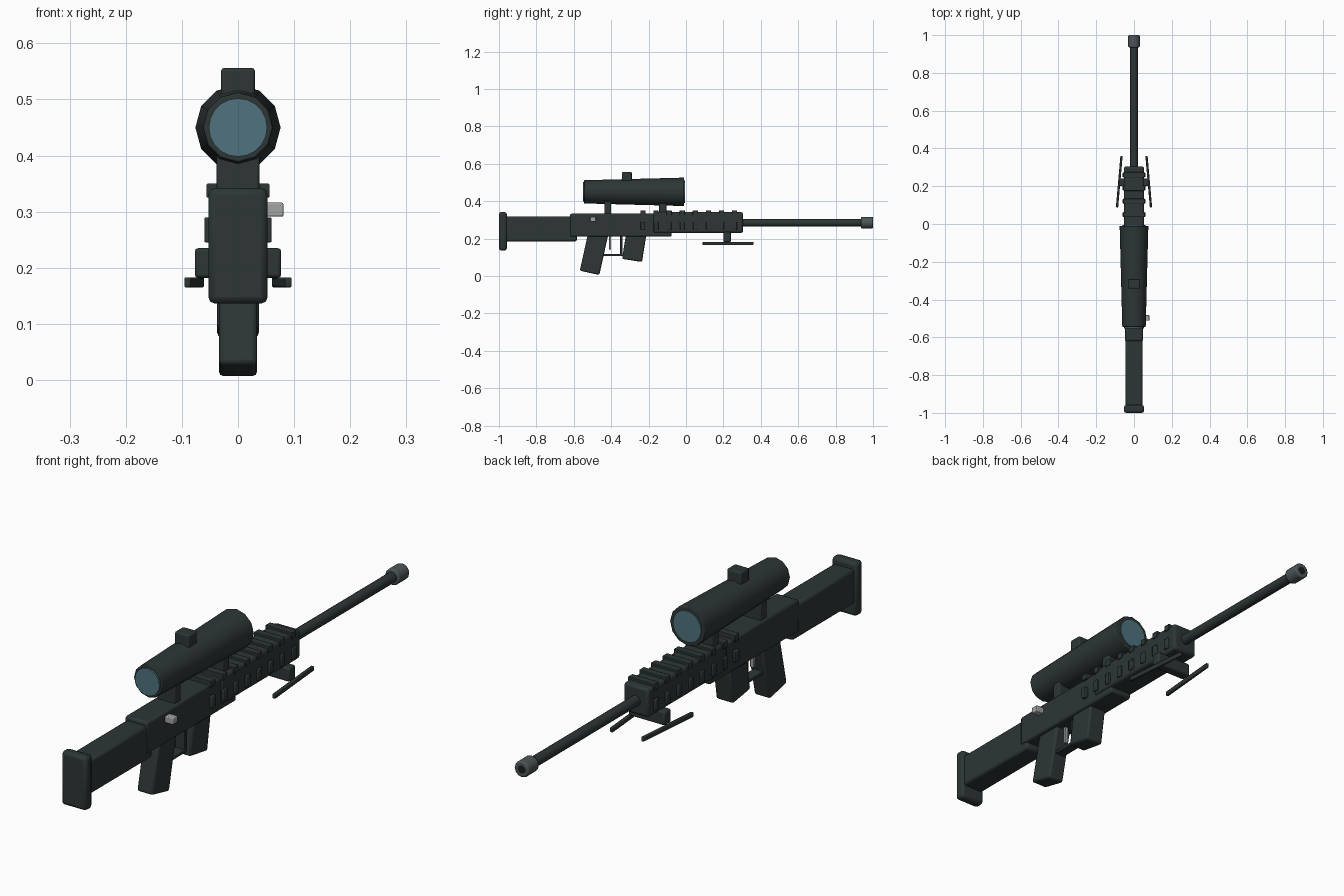
import bpy, math
from mathutils import Vector

old = bpy.data.objects.get("Cube")
if old:
    bpy.data.objects.remove(old, do_unlink=True)


def material(name, r, g, b):
    m = bpy.data.materials.new(name)
    m.use_nodes = True
    m.diffuse_color = (r, g, b, 1)
    bsdf = m.node_tree.nodes["Principled BSDF"]
    bsdf.inputs["Base Color"].default_value = (r, g, b, 1)
    bsdf.inputs["Roughness"].default_value = 0.7
    return m


BODY = material("dark green grey", 0.026, 0.037, 0.036)
STEEL = material("blue grey steel", 0.075, 0.092, 0.098)
BRIGHT = material("pale steel", 0.36, 0.37, 0.37)
GLASS = material("teal glass", 0.08, 0.17, 0.21)
BORE = material("bore black", 0.012, 0.014, 0.014)


def finish(ob, name, mat, bevel):
    ob.name = name
    ob.data.materials.append(mat)
    if bevel:
        mod = ob.modifiers.new("Rounded edges", "BEVEL")
        mod.width = bevel
        mod.segments = 2
        mod.limit_method = "ANGLE"
        mod.angle_limit = math.radians(40)
    bpy.ops.object.shade_smooth_by_angle(angle=math.radians(35))
    return ob


def box(name, x, y, z, mat=BODY, bevel=0.004, tilt=0, turn=0):
    """Box from (low, high) ranges on each axis, turned about its centre."""
    centre = [(lo + hi) / 2 for lo, hi in (x, y, z)]
    bpy.ops.mesh.primitive_cube_add(size=1, location=centre)
    ob = bpy.context.object
    ob.scale = [hi - lo for lo, hi in (x, y, z)]
    bpy.ops.object.transform_apply(location=False, rotation=False, scale=True)
    ob.rotation_euler = (math.radians(tilt), 0, math.radians(turn))
    return finish(ob, name, mat, bevel)


def mid(half):
    return (-half, half)


def tube(name, y, z, r_back, r_front, mat=BODY, sides=12, bevel=0.0):
    """Cylinder or cone running along y, with a vertex on the x axis."""
    bpy.ops.mesh.primitive_cone_add(vertices=sides, radius1=r_front, radius2=r_back,
                                    depth=y[1] - y[0],
                                    location=(0, (y[0] + y[1]) / 2, z),
                                    rotation=(math.pi / 2, 0, 0))
    ob = bpy.context.object
    if sides == 12:
        ob.rotation_euler = (math.pi / 2, 0, 0)
    return finish(ob, name, mat, bevel)


# Stock and receiver
box("butt_pad", mid(0.053), (-1.0, -0.958), (0.136, 0.342), bevel=0.012)
box("stock", mid(0.045), (-0.965, -0.583), (0.185, 0.318), bevel=0.01)
box("receiver", mid(0.048), (-0.62, -0.077), (0.21, 0.333), bevel=0.008)
box("handguard", mid(0.053), (-0.176, 0.305), (0.23, 0.341), bevel=0.01)

# Top rail rungs and side vents at a regular pitch
for i in range(8):
    y = -0.23 + 0.07 * i
    box(f"rail_rung_{i + 1}", mid(0.056), (y - 0.014, y + 0.014), (0.325, 0.35), bevel=0.002)
    for side, label in ((1, "left"), (-1, "right")):
        x = sorted((side * 0.04, side * 0.06))
        box(f"{label}_vent_{i + 1}", x, (y - 0.012, y + 0.012), (0.245, 0.29), bevel=0.003)

# Barrel and muzzle
tube("barrel", (0.29, 0.95), 0.285, 0.02, 0.02, sides=16)
tube("muzzle", (0.935, 1.0), 0.285, 0.031, 0.031, STEEL, bevel=0.005)
tube("muzzle_bore", (0.99, 1.001), 0.285, 0.015, 0.015, BORE)

# Scope, its mounts and its lenses
tube("scope_body", (-0.545, -0.01), 0.45, 0.062, 0.076, bevel=0.003)
tube("rear_lens", (-0.552, -0.53), 0.45, 0.052, 0.052, GLASS, sides=20)
tube("front_lens", (-0.03, -0.006), 0.45, 0.06, 0.06, GLASS, sides=20)
box("scope_turret", mid(0.03), (-0.342, -0.29), (0.49, 0.556), bevel=0.005)
box("rear_mount", mid(0.038), (-0.437, -0.4), (0.32, 0.42))
box("front_mount", mid(0.038), (-0.145, -0.105), (0.32, 0.42))

# Grip, magazine and trigger
box("grip", mid(0.034), (-0.543, -0.436), (0.014, 0.256), bevel=0.008, tilt=-12.5)
box("magazine", mid(0.037), (-0.327, -0.219), (0.082, 0.28), bevel=0.008, tilt=-9)
box("guard_bottom", mid(0.02), (-0.46, -0.34), (0.106, 0.118), bevel=0.002)
box("guard_front", mid(0.02), (-0.352, -0.34), (0.106, 0.22), bevel=0.002)
box("trigger", mid(0.008), (-0.411, -0.4), (0.142, 0.215), BRIGHT, bevel=0.002)
box("bolt_handle", (0.04, 0.081), (-0.512, -0.482), (0.291, 0.316), BRIGHT, bevel=0.003)

# Folded support legs
box("leg_crossbar", mid(0.077), (0.2, 0.24), (0.182, 0.235), bevel=0.006)
for side, label in ((1, "left"), (-1, "right")):
    x = sorted((side * 0.072, side * 0.084))
    box(f"{label}_leg", x, (0.088, 0.36), (0.165, 0.183), bevel=0.003, turn=side * 5)
